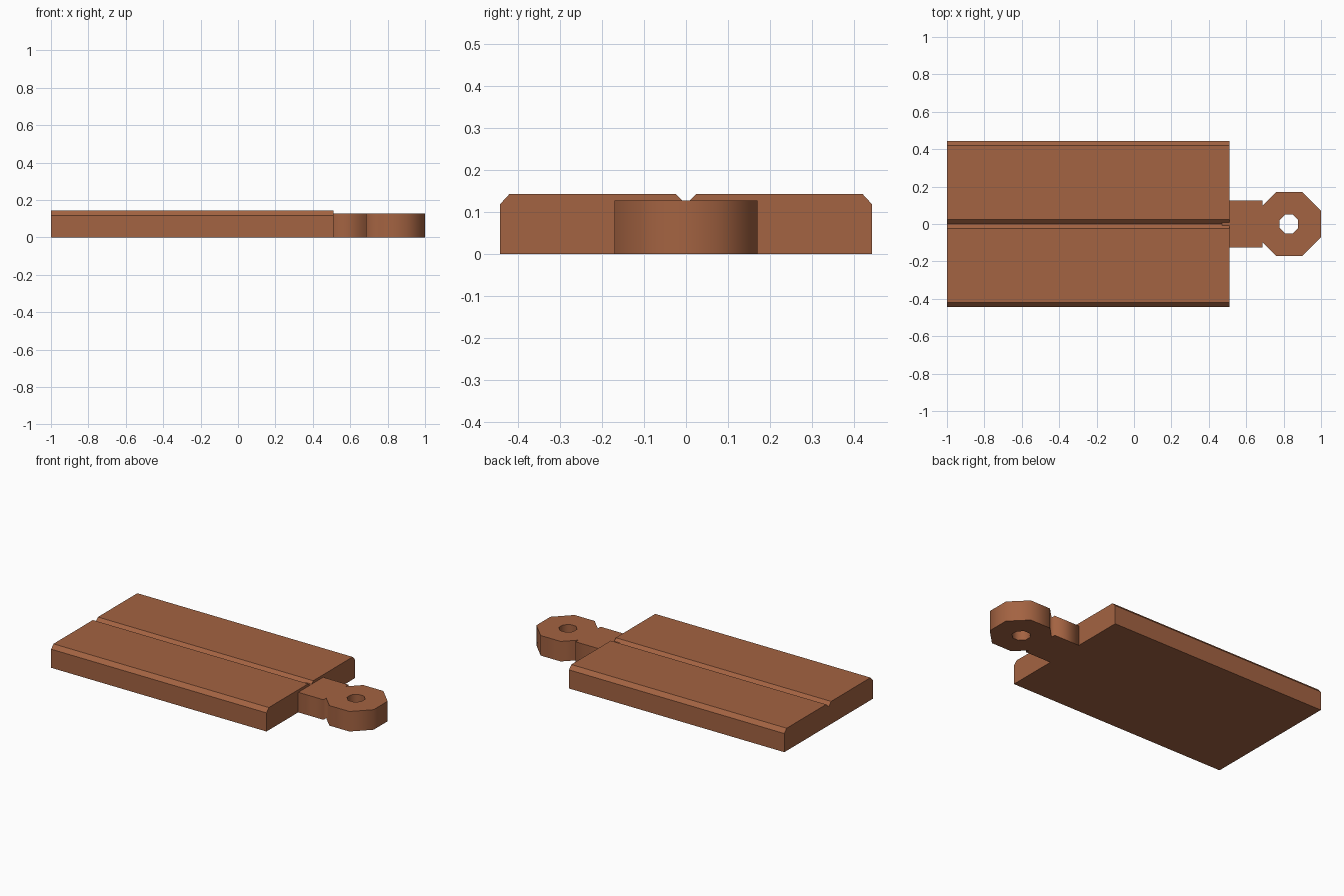
import bpy, bmesh, math

if "Cube" in bpy.data.objects:
    bpy.data.objects.remove(bpy.data.objects["Cube"])

wood = bpy.data.materials.new("warm brown wood")
wood.diffuse_color = (0.37, 0.125, 0.054, 1)
wood.use_nodes = True
wood.node_tree.nodes["Principled BSDF"].inputs["Base Color"].default_value = wood.diffuse_color


def finish(name, bm):
    """Weld, orient and link a part."""
    bmesh.ops.remove_doubles(bm, verts=bm.verts, dist=0.0005)
    bmesh.ops.dissolve_limit(bm, angle_limit=0.01, verts=bm.verts, edges=bm.edges)
    bmesh.ops.recalc_face_normals(bm, faces=bm.faces)
    me = bpy.data.meshes.new(name)
    bm.to_mesh(me)
    bm.free()
    me.materials.clear()
    me.materials.append(wood)
    ob = bpy.data.objects.new(name, me)
    bpy.context.collection.objects.link(ob)
    return ob


def octagon(cx, apothem):
    r = apothem / math.cos(math.pi / 8)
    return [(cx + r * math.cos(a), r * math.sin(a))
            for a in (math.pi / 8 + i * math.pi / 4 for i in range(8))]


# Board: chamfered half profile with centre groove, mirrored and swept along x
half = [(0.025, 0.143), (0.42, 0.143), (0.443, 0.118), (0.443, 0.0)]
profile = [(0.0, 0.118)] + half + [(-y, z) for y, z in reversed(half)]
bm = bmesh.new()
face = bm.faces.new([bm.verts.new((-1.0, y, z)) for y, z in profile])
ext = bmesh.ops.extrude_face_region(bm, geom=[face])
bmesh.ops.translate(bm, vec=(1.51, 0, 0),
                    verts=[g for g in ext["geom"] if isinstance(g, bmesh.types.BMVert)])
finish("board", bm)

# Handle: neck running into the board, with an octagonal hanging ring
HEIGHT = 0.127
ring = octagon(0.83, 0.17)
neck_x = 0.687
notch_y = ring[2][1] - (ring[2][0] - neck_x)
outline = (ring[:3] + [(neck_x, notch_y), (neck_x, 0.125), (0.47, 0.125),
                       (0.47, -0.125), (neck_x, -0.125), (neck_x, -notch_y)] + ring[5:])
curve = bpy.data.curves.new("handle_outline", "CURVE")
curve.dimensions = "2D"
curve.fill_mode = "BOTH"
curve.extrude = HEIGHT / 2
for loop in (outline, octagon(0.828, 0.05)):
    spline = curve.splines.new("POLY")
    spline.points.add(len(loop) - 1)
    for p, (x, y) in zip(spline.points, loop):
        p.co = (x, y, 0, 1)
    spline.use_cyclic_u = True
helper = bpy.data.objects.new("handle_outline", curve)
bpy.context.collection.objects.link(helper)
bpy.context.view_layer.update()
mesh = bpy.data.meshes.new_from_object(
    helper.evaluated_get(bpy.context.evaluated_depsgraph_get()))
bm = bmesh.new()
bm.from_mesh(mesh)
bmesh.ops.translate(bm, vec=(0, 0, HEIGHT / 2), verts=bm.verts)
bpy.data.objects.remove(helper)
bpy.data.meshes.remove(mesh)
finish("handle", bm)
